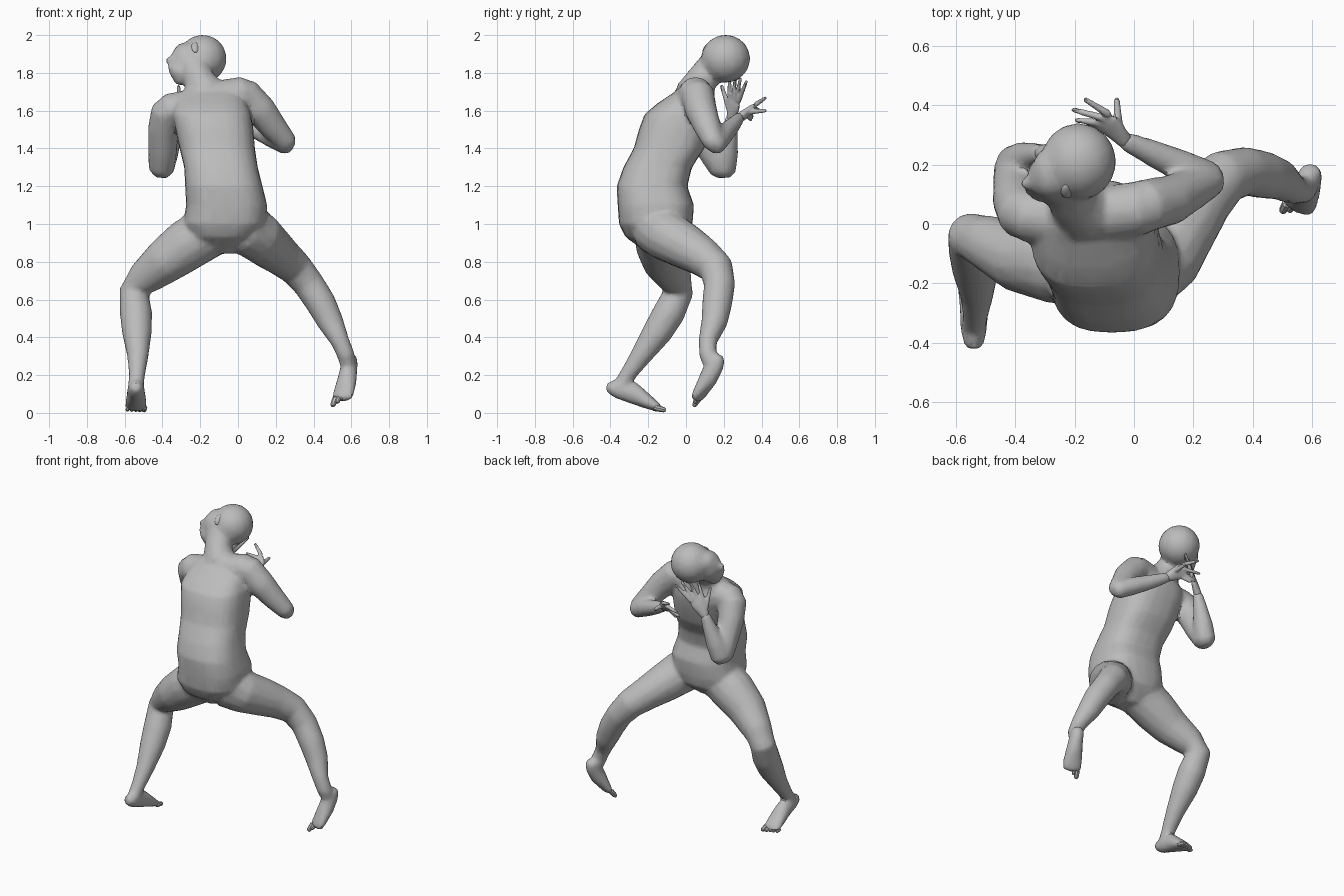
import bpy, bmesh, math
from mathutils import Vector, Matrix

cube = bpy.data.objects.get("Cube")
if cube:
    bpy.data.objects.remove(cube, do_unlink=True)

skin = bpy.data.materials.new("plain_grey")
skin.use_nodes = True
GREY = (0.5, 0.5, 0.5, 1)
skin.diffuse_color = GREY
skin.node_tree.nodes["Principled BSDF"].inputs["Base Color"].default_value = GREY


def loft(bm, path, ref=(1, 0, 0), sides=14, axis=None, power=1.0, cap=0.6):
    """Skin elliptical rings (x, y, z, width[, depth]) with rounded ends."""
    pts = [Vector(p[:3]) for p in path]
    rad = [(p[3], p[-1]) for p in path]
    tan = [(pts[min(i + 1, len(pts) - 1)] - pts[max(i - 1, 0)]).normalized()
           for i in range(len(pts))]
    rings = []
    for p, t, (ra, rb) in zip(pts, tan, rad):
        rings.append((p, Vector(axis) if axis else t, ra, rb))
    for end, sign in ((0, -1), (-1, 1)):
        p, t, ra, rb = rings[end]
        extra = (p + t * sign * cap * min(ra, rb), t, ra * 0.6, rb * 0.6)
        rings.insert(0 if end == 0 else len(rings), extra)

    loops = []
    for p, t, ra, rb in rings:
        a = Vector(ref)
        a = (a - t * a.dot(t)).normalized()
        b = t.cross(a)
        loop = []
        for k in range(sides):
            c, s = math.cos(k * math.tau / sides), math.sin(k * math.tau / sides)
            c = math.copysign(abs(c) ** power, c)
            s = math.copysign(abs(s) ** power, s)
            loop.append(bm.verts.new(p + a * ra * c + b * rb * s))
        loops.append(loop)
    for lo, hi in zip(loops, loops[1:]):
        for k in range(sides):
            n = (k + 1) % sides
            bm.faces.new((lo[k], lo[n], hi[n], hi[k]))
    bm.faces.new(loops[0][::-1])
    bm.faces.new(loops[-1])


def ball(bm, centre, size, turn=(0, 0, 0)):
    rot = Matrix.Rotation(turn[0], 4, 'X') @ Matrix.Rotation(turn[2], 4, 'Z')
    mat = Matrix.Translation(centre) @ rot @ Matrix.Diagonal((*size, 1))
    bmesh.ops.create_uvsphere(bm, u_segments=16, v_segments=10, radius=1, matrix=mat)


def finish(bm, name, voxel=0.0, smooth=3, keep=1.0):
    bmesh.ops.recalc_face_normals(bm, faces=bm.faces)
    mesh = bpy.data.meshes.new(name)
    bm.to_mesh(mesh)
    bm.free()
    mesh.materials.append(skin)
    ob = bpy.data.objects.new(name, mesh)
    bpy.context.collection.objects.link(ob)
    bpy.ops.object.select_all(action='DESELECT')
    ob.select_set(True)
    bpy.context.view_layer.objects.active = ob
    if voxel:
        m = ob.modifiers.new("fuse", 'REMESH')
        m.mode, m.voxel_size = 'VOXEL', voxel
        m = ob.modifiers.new("soften", 'SMOOTH')
        m.factor, m.iterations = 0.5, smooth
        m = ob.modifiers.new("facets", 'DECIMATE')
        m.ratio = keep
        for m in list(ob.modifiers):
            bpy.ops.object.modifier_apply(modifier=m.name)
    bpy.ops.object.shade_smooth_by_angle()
    return ob


# Body: trunk, shoulders, neck, limbs and skull fused into one skin
bm = bmesh.new()
loft(bm, [(-.08, -.14, .88, .09, .11), (-.08, -.15, .93, .17, .17),
          (-.07, -.16, 1.0, .22, .195), (-.06, -.16, 1.1, .215, .202),
          (-.075, -.18, 1.2, .205, .187), (-.09, -.15, 1.3, .195, .182),
          (-.11, -.09, 1.4, .2, .187), (-.125, -.06, 1.5, .207, .19),
          (-.14, -.035, 1.58, .21, .185), (-.145, .0, 1.64, .19, .15),
          (-.15, .03, 1.7, .15, .09)],
     sides=24, axis=(0, 0, 1), power=0.76, cap=0.4)
# shoulder girdle
loft(bm, [(-.37, .03, 1.6, .09), (-.26, .02, 1.62, .09), (-.13, .03, 1.66, .095),
          (.03, .055, 1.69, .092)], ref=(0, 0, 1))
# neck
loft(bm, [(-.17, .05, 1.69, .11), (-.205, .08, 1.76, .085), (-.235, .14, 1.83, .085)])
# upper arms and forearms
loft(bm, [(.03, .06, 1.69, .09), (.12, .08, 1.6, .085), (.19, .115, 1.51, .072),
          (.26, .148, 1.43, .056)])
loft(bm, [(.258, .155, 1.42, .055), (.17, .19, 1.465, .056), (.06, .24, 1.515, .045),
          (-.03, .28, 1.56, .032)], ref=(0, 0, 1))
loft(bm, [(-.37, .03, 1.6, .09), (-.395, .08, 1.5, .083), (-.4, .14, 1.38, .076),
          (-.405, .19, 1.295, .069)])
loft(bm, [(-.405, .2, 1.29, .066), (-.375, .215, 1.38, .062), (-.34, .23, 1.48, .045),
          (-.312, .24, 1.56, .032)])
# legs from hip to ankle
loft(bm, [(-.12, -.14, .98, .14), (-.27, -.13, .89, .138), (-.39, -.11, .8, .12),
          (-.5, -.06, .71, .092), (-.55, -.04, .64, .08), (-.54, -.09, .53, .086),
          (-.535, -.15, .43, .08), (-.53, -.24, .3, .057), (-.535, -.31, .2, .043),
          (-.54, -.34, .15, .043)])
loft(bm, [(.03, -.16, .98, .14), (.105, -.1, .935, .135), (.168, 0, .88, .122),
          (.235, .09, .825, .105), (.305, .16, .765, .092), (.375, .178, .68, .083),
          (.44, .165, .58, .08), (.49, .15, .48, .07), (.54, .115, .38, .05),
          (.57, .115, .31, .047), (.58, .13, .27, .045)])
# feet
loft(bm, [(-.54, -.4, .135, .036, .036), (-.54, -.36, .125, .045, .05),
          (-.54, -.28, .105, .048, .058), (-.54, -.2, .057, .058, .038),
          (-.54, -.145, .026, .06, .022)])
loft(bm, [(.595, .17, .285, .04), (.59, .15, .25, .043, .052),
          (.578, .117, .18, .052, .05), (.565, .085, .125, .06, .037),
          (.552, .06, .08, .062, .026)], ref=(.8, 0, .6))
# skull, brow, face, jaw and nose
ball(bm, (-.187, .21, 1.875), (.128, .131, .127))
ball(bm, (-.285, .18, 1.895), (.06, .075, .065))
ball(bm, (-.27, .16, 1.86), (.09, .085, .1))
ball(bm, (-.31, .13, 1.81), (.055, .058, .052))
ball(bm, (-.3, .13, 1.775), (.047, .05, .042))
ball(bm, (-.355, .135, 1.865), (.03, .022, .024))
ball(bm, (-.35, .125, 1.825), (.022, .032, .022))
finish(bm, "body", voxel=0.013, smooth=5, keep=0.22)

# Ears: rolled together with the tilted head
for name, spot in (("upper_ear", (-.225, .113, 1.935)), ("lower_ear", (-.2, .275, 1.785))):
    bm = bmesh.new()
    ball(bm, spot, (.022, .014, .036), turn=(math.radians(-40), 0, 0.3))
    finish(bm, name)


# Hands: a flat palm with jointed fingers spreading to the given tips
def hand(name, wrist, palm, across, tips, thumb):
    bm = bmesh.new()
    w, p, a = Vector(wrist), Vector(palm), Vector(across).normalized()
    knuckle = w + (p - w) * 1.5
    loft(bm, [(*w, .028, .026), (*p, .046, .02), (*knuckle, .05, .015)], ref=a)
    for i, tip in enumerate(tips):
        base = knuckle + a * (i - 1.5) * 0.026
        mid = base.lerp(Vector(tip), 0.5)
        loft(bm, [(*base, .014), (*mid, .012), (*tip, .009)], ref=a, sides=8)
    root = w.lerp(p, 0.6) + a * (-0.02)
    mid = root.lerp(Vector(thumb), 0.5)
    loft(bm, [(*root, .018), (*mid, .014), (*thumb, .01)], ref=a, sides=8)
    finish(bm, name, voxel=0.006, smooth=3, keep=0.35)


hand("left_hand", (-.03, .28, 1.56), (-.075, .325, 1.59), (-.25, -.6, -.75),
     [(-.165, .42, 1.667), (-.205, .385, 1.605), (-.195, .35, 1.565), (-.165, .345, 1.55)],
     (-.058, .42, 1.6))
hand("right_hand", (-.312, .24, 1.56), (-.28, .25, 1.62), (.8, .6, 0),
     [(-.25, .23, 1.775), (-.205, .262, 1.78), (-.17, .288, 1.77), (-.145, .32, 1.755)],
     (-.315, .188, 1.73))


# Toes: a row of five, the big toe first
def toes(name, first, last, step):
    bm = bmesh.new()
    first, last, step = Vector(first), Vector(last), Vector(step)
    for i in range(5):
        r = 0.017 - 0.0017 * i
        base = first.lerp(last, i / 4)
        tip = base + step * (1 - 0.1 * i)
        loft(bm, [(*base, r), (*base.lerp(tip, .6), r * .9), (*tip, r * .8)],
             ref=last - first, sides=8)
    finish(bm, name)


toes("right_toes", (-.497, -.16, .026), (-.585, -.17, .02), (0, .045, -.01))
toes("left_toes", (.515, .068, .075), (.602, .07, .128), (-.013, -.023, -.033))
